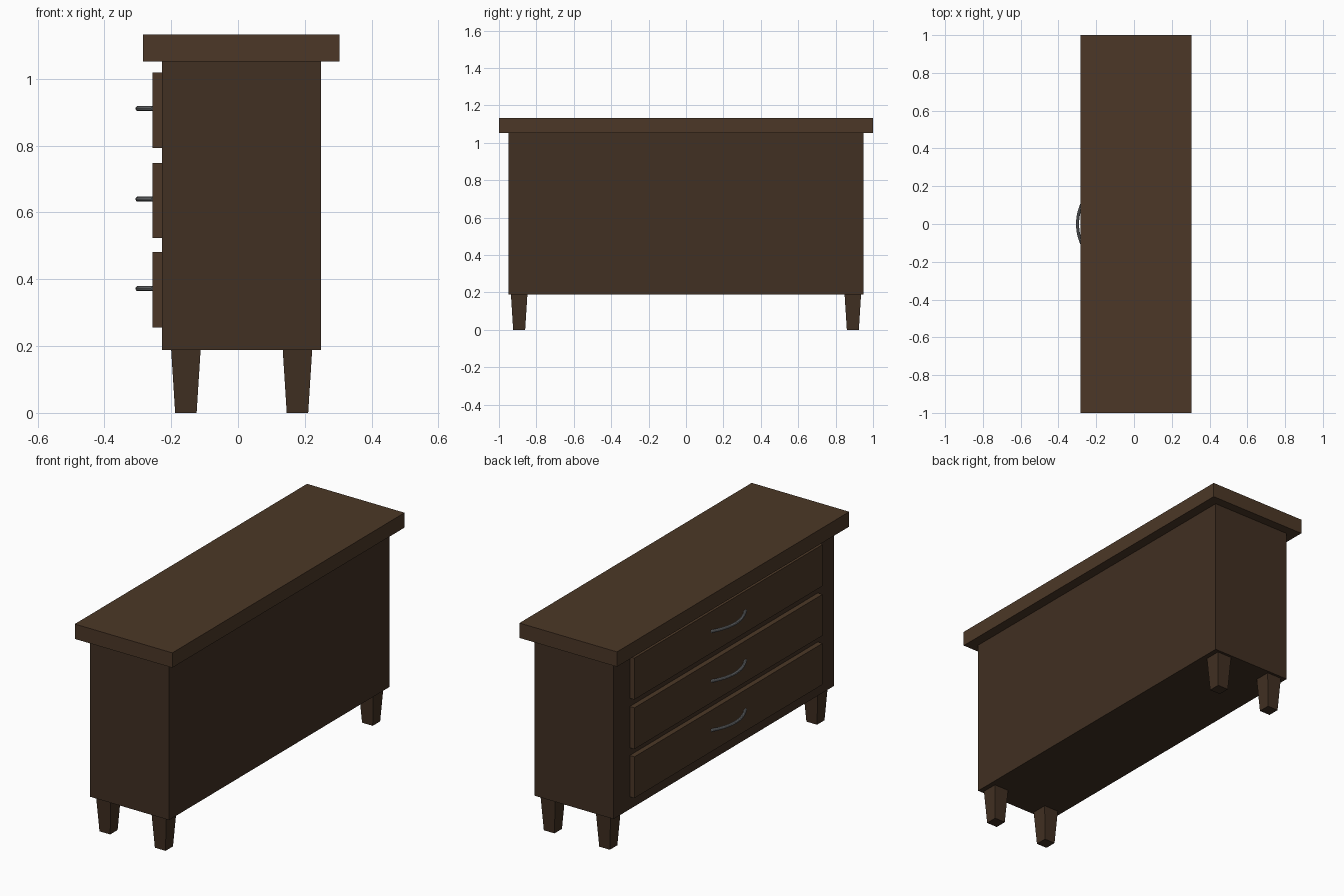
import bpy
import bmesh
from mathutils import Vector

if "Cube" in bpy.data.objects:
    bpy.data.objects.remove(bpy.data.objects["Cube"])


def material(name, rgb):
    m = bpy.data.materials.new(name)
    m.diffuse_color = (*rgb, 1)
    m.use_nodes = True
    m.node_tree.nodes["Principled BSDF"].inputs["Base Color"].default_value = m.diffuse_color
    return m


BODY = material("dark wood", (0.052, 0.029, 0.016))
PANEL = material("brown wood", (0.072, 0.039, 0.020))
METAL = material("brushed metal", (0.22, 0.23, 0.24))


def box(name, lo, hi, mat, taper=1.0):
    """Box between two corners; taper scales the bottom face about its centre."""
    lo, hi = Vector(lo), Vector(hi)
    centre, size = (lo + hi) / 2, hi - lo
    bm = bmesh.new()
    bmesh.ops.create_cube(bm, size=1)
    for v in bm.verts:
        k = taper if v.co.z < 0 else 1.0
        v.co = Vector((v.co.x * size.x * k, v.co.y * size.y * k, v.co.z * size.z))
    mesh = bpy.data.meshes.new(name)
    bm.to_mesh(mesh)
    bm.free()
    mesh.materials.append(mat)
    ob = bpy.data.objects.new(name, mesh)
    ob.location = centre
    bpy.context.collection.objects.link(ob)
    return ob


def bow_handle(name, z):
    """Round bar following a shallow bow, ending in the drawer face."""
    curve = bpy.data.curves.new(name, 'CURVE')
    curve.dimensions = '3D'
    curve.bevel_depth = 0.008
    curve.bevel_resolution = 3
    curve.use_fill_caps = True
    spline = curve.splines.new('POLY')
    n = 20
    spline.points.add(n)
    for i, p in enumerate(spline.points):
        t = 2 * i / n - 1
        p.co = (-0.299 + 0.046 * t * t, 0.15 * t, z, 1)
    curve.materials.append(METAL)
    ob = bpy.data.objects.new(name, curve)
    bpy.context.collection.objects.link(ob)
    bpy.ops.object.select_all(action='DESELECT')
    ob.select_set(True)
    bpy.context.view_layer.objects.active = ob
    bpy.ops.object.convert(target='MESH')
    bpy.ops.object.shade_smooth_by_angle()


# Carcass and overhanging top
box("cabinet_body", (-0.228, -0.95, 0.188), (0.249, 0.95, 1.052), BODY)
box("top_slab", (-0.284, -1.0, 1.052), (0.304, 1.0, 1.133), PANEL)

# Three drawer fronts with handles, on the -x side
for i, (z0, z1, zh) in enumerate([(0.256, 0.481, 0.372),
                                  (0.523, 0.748, 0.640),
                                  (0.793, 1.019, 0.911)], 1):
    box(f"drawer_front_{i}", (-0.256, -0.81, z0), (-0.228, 0.81, z1), PANEL)
    bow_handle(f"drawer_handle_{i}", zh)

# Four square tapered legs
for side, x in (("drawer_side", -0.156), ("back_side", 0.178)):
    for end, y in (("near", -0.892), ("far", 0.892)):
        box(f"leg_{side}_{end}", (x - 0.044, y - 0.044, 0),
            (x + 0.044, y + 0.044, 0.188), BODY, taper=0.73)
